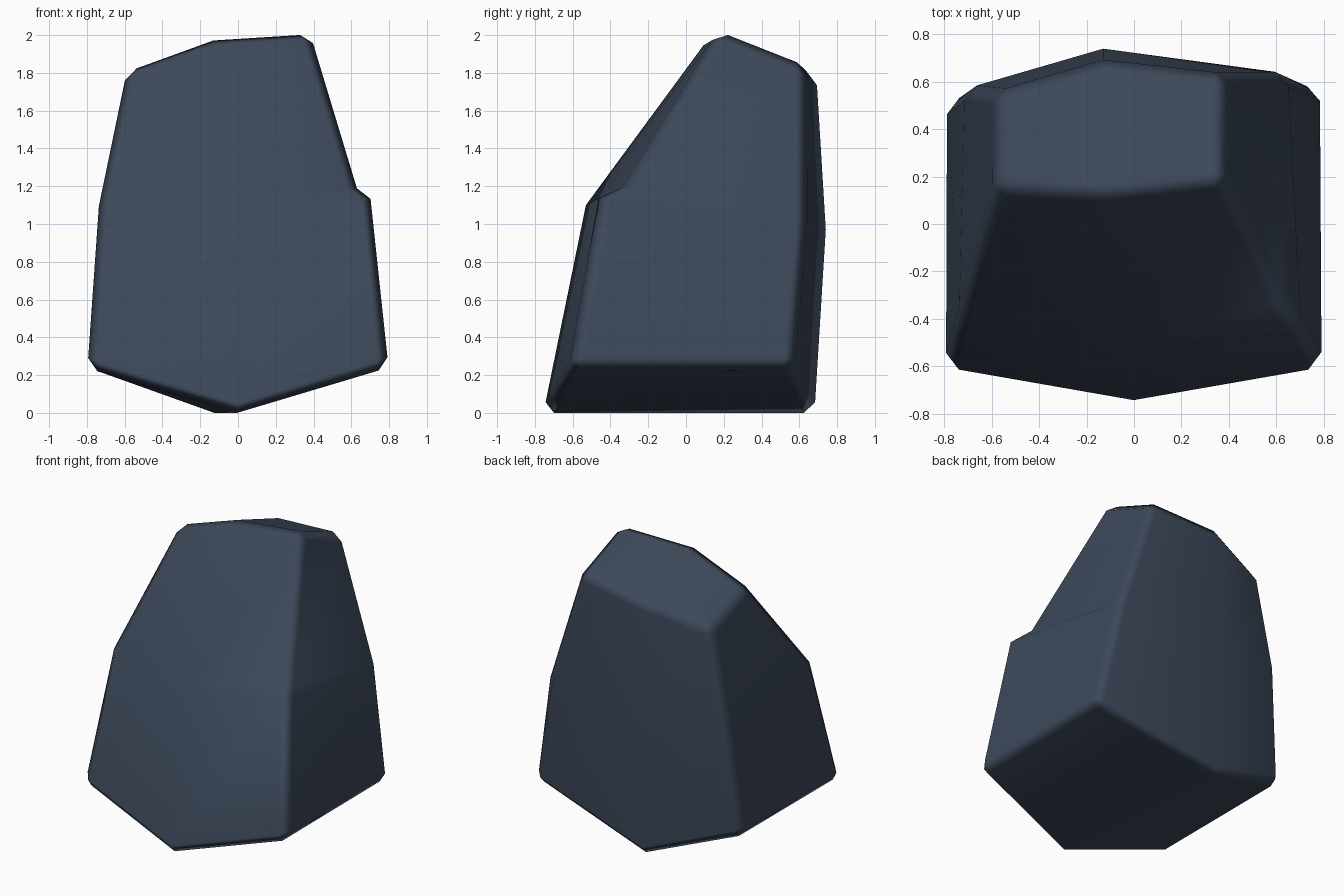
import bpy, bmesh

if "Cube" in bpy.data.objects:
    bpy.data.objects.remove(bpy.data.objects["Cube"])

# Slate stone colour
slate = bpy.data.materials.new("dark slate")
slate.diffuse_color = (0.045, 0.064, 0.1, 1)
slate.use_nodes = True
slate.node_tree.nodes["Principled BSDF"].inputs["Base Color"].default_value = slate.diffuse_color

# Horizontal rings: left front, mid front, right front, right back, mid back, left back
rings = [
    # underside, a shallow keel
    [(-.797, -.62, .235), (0, -.755, 0), (.797, -.615, .24),
     (.795, .57, .24), (-.13, .68, 0), (-.795, .515, .24)],
    # waist
    [(-.738, -.39, 1.10), (-.03, -.53, 1.10), (.705, -.455, 1.14),
     (.65, .635, 1.02), (-.13, .74, .97), (-.715, .57, 1.02)],
    # shoulder, only the right front corner steps in
    [(-.738, -.39, 1.10), (-.03, -.53, 1.10), (.628, -.325, 1.20),
     (.65, .635, 1.02), (-.13, .74, .97), (-.715, .57, 1.02)],
    # sloping crown
    [(-.59, .155, 1.825), (-.13, .125, 1.99), (.383, .175, 2.025),
     (.385, .635, 1.84), (-.13, .69, 1.79), (-.585, .555, 1.67)],
]

bm = bmesh.new()
rows = [[bm.verts.new(p) for p in ring] for ring in rings]
crease = bm.edges.layers.float.new("bevel_weight_edge")

# Side walls
for low, high in zip(rows, rows[1:]):
    for i in range(6):
        j = (i + 1) % 6
        bm.faces.new((low[i], low[j], high[j], high[i]))

# Two-panel crown and underside
top, base = rows[-1], rows[0]
for a, b, c, d in ((0, 1, 4, 5), (1, 2, 3, 4)):
    bm.faces.new((top[a], top[b], top[c], top[d]))
    bm.faces.new((base[d], base[c], base[b], base[a]))

# Chamfer the rims and the four upright corners
for i in range(6):
    for row in (top, base):
        bm.edges.get((row[i], row[(i + 1) % 6]))[crease] = 1
    if i not in (1, 4):
        for low, high in zip(rows, rows[1:]):
            bm.edges.get((low[i], high[i]))[crease] = 1

bmesh.ops.remove_doubles(bm, verts=bm.verts, dist=0.0005)
bmesh.ops.recalc_face_normals(bm, faces=bm.faces)
for f in bm.faces:
    f.smooth = True

mesh = bpy.data.meshes.new("boulder")
bm.to_mesh(mesh)
bm.free()
mesh.materials.append(slate)
boulder = bpy.data.objects.new("boulder", mesh)
bpy.context.collection.objects.link(boulder)

bevel = boulder.modifiers.new("chamfer", 'BEVEL')
bevel.limit_method = 'WEIGHT'
bevel.width = 0.055
bevel.segments = 1
bevel.harden_normals = True
